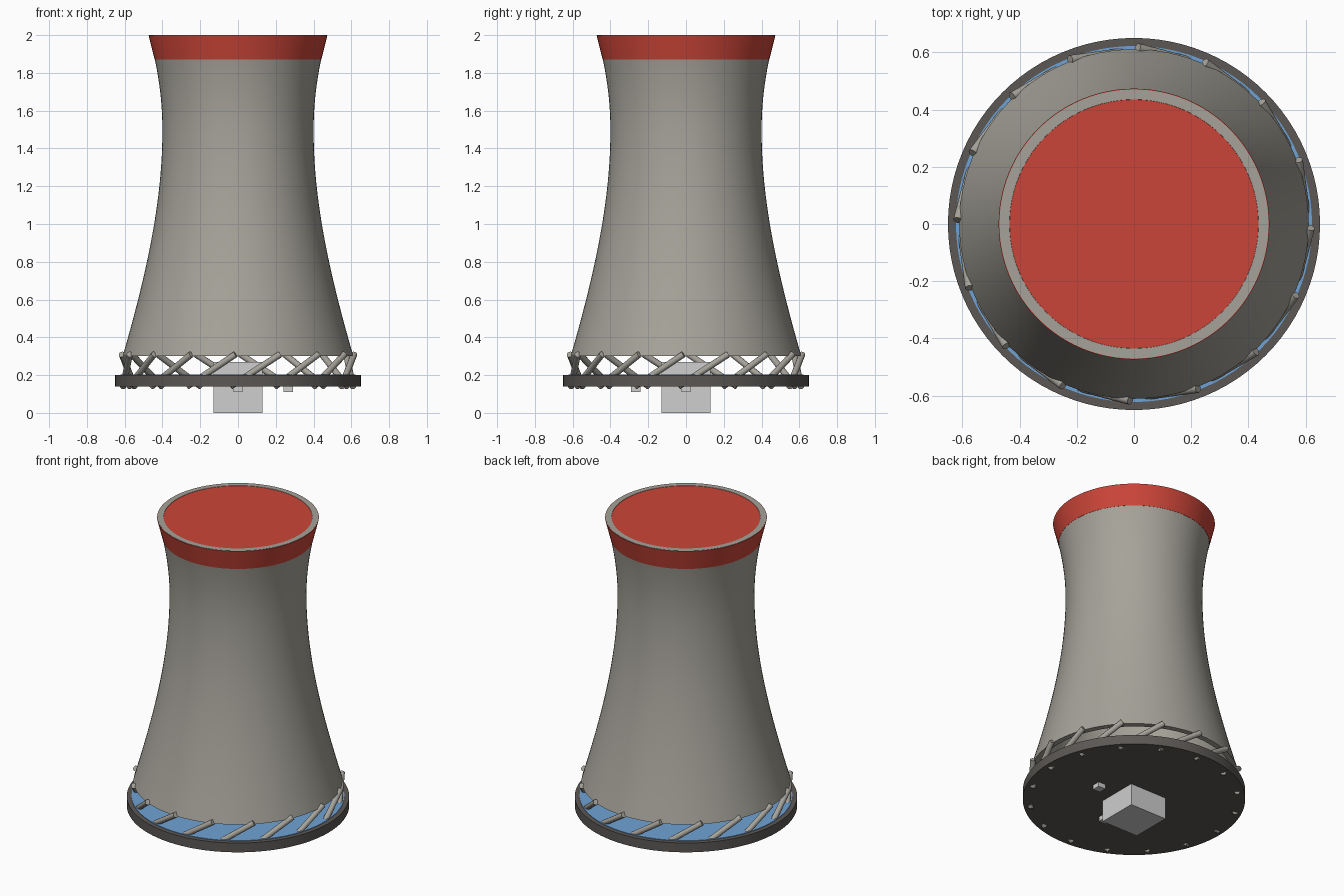
import bpy
import bmesh
from math import sin, cos, pi, sqrt, radians
from mathutils import Vector, Matrix

if "Cube" in bpy.data.objects:
    bpy.data.objects.remove(bpy.data.objects["Cube"])


def material(name, rgb):
    mat = bpy.data.materials.new(name)
    mat.use_nodes = True
    mat.diffuse_color = (*rgb, 1)
    bsdf = next(n for n in mat.node_tree.nodes if n.type == 'BSDF_PRINCIPLED')
    bsdf.inputs["Base Color"].default_value = (*rgb, 1)
    return mat


CONCRETE = material("warm concrete", (0.38, 0.365, 0.32))
RED = material("warning red", (0.60, 0.06, 0.04))
DARK = material("dark basin grey", (0.105, 0.097, 0.09))
WATER = material("water blue", (0.16, 0.36, 0.66))
LIGHT = material("light grey", (0.62, 0.62, 0.62))


def finish(name, bm, mat, smooth=True):
    bmesh.ops.recalc_face_normals(bm, faces=bm.faces)
    mesh = bpy.data.meshes.new(name)
    bm.to_mesh(mesh)
    bm.free()
    mesh.materials.append(mat)
    if smooth:
        mesh.shade_smooth()
        mesh.set_sharp_from_angle(angle=radians(35))
    obj = bpy.data.objects.new(name, mesh)
    bpy.context.collection.objects.link(obj)
    return obj


def lathe(name, profile, mat, segments=96):
    """Revolve a closed (radius, height) outline around z."""
    bm = bmesh.new()
    rings = [[bm.verts.new((r * cos(2 * pi * i / segments),
                            r * sin(2 * pi * i / segments), z))
              for i in range(segments)] for r, z in profile]
    for a, b in zip(rings, rings[1:] + rings[:1]):
        for i in range(segments):
            j = (i + 1) % segments
            bm.faces.new((a[i], a[j], b[j], b[i]))
    return finish(name, bm, mat)


def disc_solid(name, r_low, r_high, z_low, z_high, mat):
    """Capped cylinder or cone standing on the z axis."""
    bm = bmesh.new()
    bmesh.ops.create_cone(bm, cap_ends=True, segments=96, radius1=r_low,
                          radius2=r_high, depth=z_high - z_low)
    bmesh.ops.translate(bm, vec=(0, 0, (z_low + z_high) / 2), verts=bm.verts)
    return finish(name, bm, mat)


def box(name, center, size, mat):
    bm = bmesh.new()
    bmesh.ops.create_cube(bm, size=1)
    bmesh.ops.scale(bm, vec=size, verts=bm.verts)
    bmesh.ops.translate(bm, vec=center, verts=bm.verts)
    return finish(name, bm, mat, smooth=False)


def rod(name, start, end, radius, mat):
    axis = end - start
    turn = axis.to_track_quat('Z', 'Y').to_matrix().to_4x4()
    bm = bmesh.new()
    bmesh.ops.create_cone(bm, cap_ends=True, segments=12, radius1=radius,
                          radius2=radius, depth=axis.length,
                          matrix=Matrix.Translation((start + end) / 2) @ turn)
    return finish(name, bm, mat)


def polar(r, degrees, z):
    return Vector((r * cos(radians(degrees)), r * sin(radians(degrees)), z))


# Hyperbolic shell, open at the bottom
THROAT, BOTTOM, TOP, WALL = 1.5, 0.3, 2.0, 0.035


def shell_radius(z):
    spread = 0.81 if z > THROAT else 1.04
    return 0.4 * sqrt(1 + ((z - THROAT) / spread) ** 2)


heights = [BOTTOM + (TOP - BOTTOM) * i / 32 for i in range(33)]
outer = [(shell_radius(z), z) for z in heights]
inner = [(r - WALL, z) for r, z in reversed(outer)]
lathe("tower_shell", outer + inner, CONCRETE)

# Red band around the mouth, closed just below the rim
disc_solid("rim_band", 0.441, 0.473, 1.87, TOP - 0.002, RED)

# Basin and water surface
disc_solid("basin", 0.65, 0.65, 0.14, 0.20, DARK)
disc_solid("water", 0.622, 0.622, 0.196, 0.203, WATER)

# Ring of slanted support struts
COUNT = 16
for k in range(COUNT):
    top_angle = 360 * k / COUNT - 1.2
    rod(f"strut_{k + 1}", polar(0.61, top_angle - 25, 0.14),
        polar(0.615, top_angle, 0.31), 0.017, CONCRETE)

# Central block through the basin and two small blocks beneath it
box("central_block", (0, 0, 0.135), (0.26, 0.26, 0.27), LIGHT)
box("side_block", (0.265, 0, 0.136), (0.05, 0.05, 0.05), LIGHT)
box("front_block", (0, -0.265, 0.136), (0.05, 0.05, 0.05), LIGHT)
